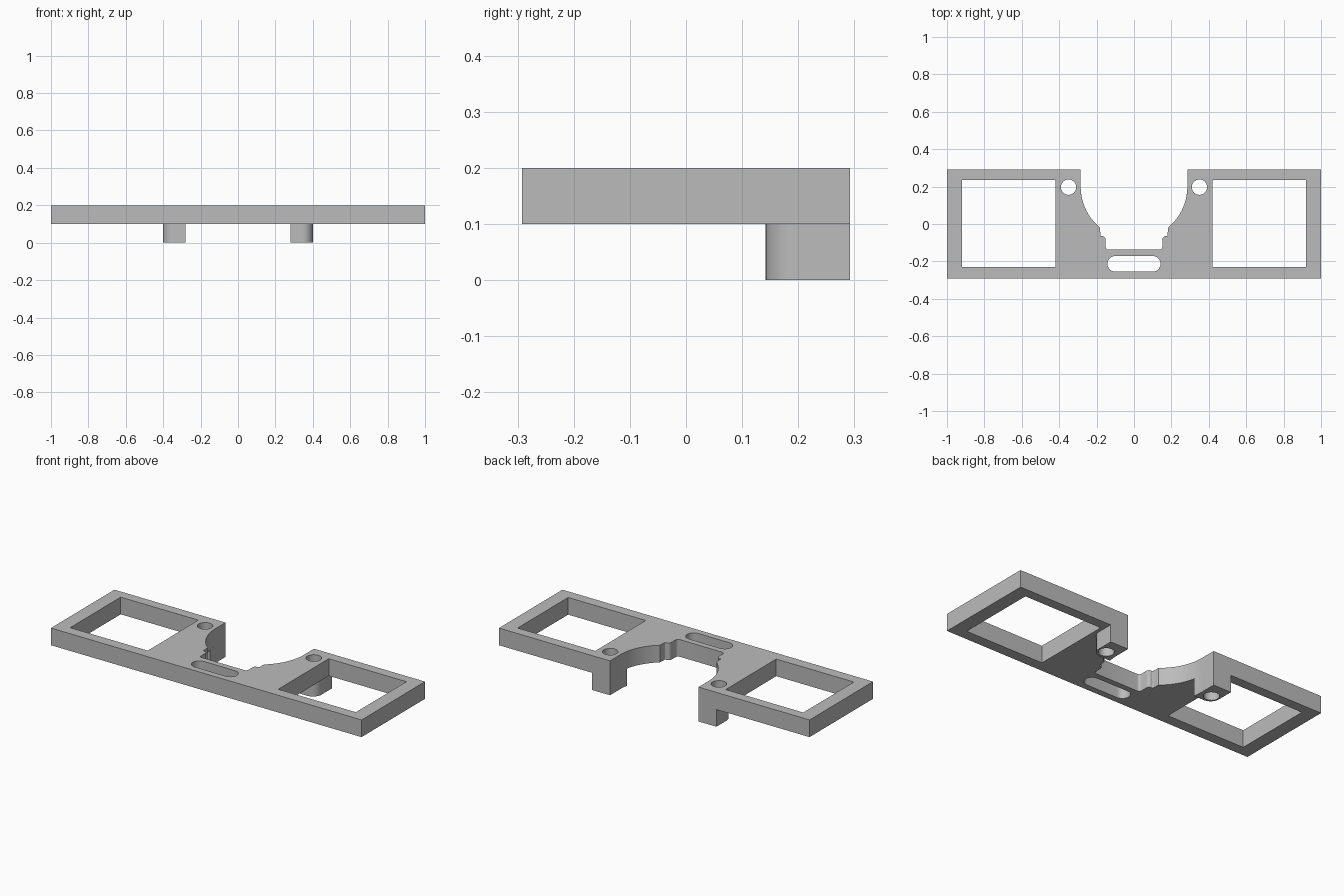
import bpy
import bmesh
from math import cos, sin, pi, radians, asin

cube = bpy.data.objects.get("Cube")
if cube:
    bpy.data.objects.remove(cube, do_unlink=True)

grey = bpy.data.materials.new("plain grey")
GREY = (0.5, 0.5, 0.5, 1)
grey.diffuse_color = GREY
grey.use_nodes = True
grey.node_tree.nodes["Principled BSDF"].inputs["Base Color"].default_value = GREY


def arc(cx, cy, r, a0, a1, n=16):
    return [(cx + r * cos(radians(a0 + (a1 - a0) * i / n)),
             cy + r * sin(radians(a0 + (a1 - a0) * i / n))) for i in range(n + 1)]


def circle(cx, cy, r):
    return arc(cx, cy, r, 0, 360, 40)[:-1]


def rect(x0, x1, y0, y1):
    return [(x0, y0), (x1, y0), (x1, y1), (x0, y1)]


def mirror(points):
    return [(-x, y) for x, y in reversed(points)]


def extruded(name, loops, z0, z1):
    """Fill nested closed loops (inner ones are holes) and extrude them."""
    curve = bpy.data.curves.new(name, "CURVE")
    curve.dimensions = "2D"
    curve.fill_mode = "BOTH"
    curve.extrude = (z1 - z0) / 2
    for loop in loops:
        spline = curve.splines.new("POLY")
        spline.points.add(len(loop) - 1)
        for p, (x, y) in zip(spline.points, loop):
            p.co = (x, y, 0, 1)
        spline.use_cyclic_u = True
    temp = bpy.data.objects.new(name + " outline", curve)
    bpy.context.collection.objects.link(temp)
    bpy.context.view_layer.update()
    evaluated = temp.evaluated_get(bpy.context.evaluated_depsgraph_get())
    mesh = bpy.data.meshes.new_from_object(evaluated)
    bpy.data.objects.remove(temp, do_unlink=True)

    # Weld caps to walls and set height
    bm = bmesh.new()
    bm.from_mesh(mesh)
    bmesh.ops.remove_doubles(bm, verts=bm.verts, dist=0.0002)
    bmesh.ops.translate(bm, verts=bm.verts, vec=(0, 0, (z0 + z1) / 2))
    bmesh.ops.recalc_face_normals(bm, faces=bm.faces)
    bm.to_mesh(mesh)
    bm.free()
    mesh.name = name
    mesh.materials.clear()
    mesh.materials.append(grey)
    obj = bpy.data.objects.new(name, mesh)
    bpy.context.collection.objects.link(obj)
    bpy.ops.object.select_all(action="DESELECT")
    obj.select_set(True)
    bpy.context.view_layer.objects.active = obj
    bpy.ops.object.shade_smooth_by_angle(angle=radians(30))
    return obj


# Plate outline: right-hand half from the front edge round to the notch floor
DEPTH, NOTCH_R, NOTCH_Y = 0.292, 0.285, 0.2
end = -asin(0.22 / NOTCH_R) * 180 / pi
half = [(1, -DEPTH), (1, DEPTH), (NOTCH_R, DEPTH)]
half += arc(0, NOTCH_Y, NOTCH_R, 0, end, 24)
half += [(0.18, -0.055)]
half += arc(0.175, -0.06, 0.005, 0, -90, 4)
half += arc(0.17, -0.083, 0.018, 90, 180, 6)
half += arc(0.137, -0.122, 0.015, 0, -90, 6)
outline = half + mirror(half)

# Windows, screw holes and rounded slot
window = rect(0.42, 0.92, -0.23, 0.235)
hole = circle(0.35, 0.197, 0.041)
slot = arc(0.1, -0.213, 0.042, -90, 90) + arc(-0.1, -0.213, 0.042, 90, 270)
extruded("plate", [outline, window, mirror(window), hole, mirror(hole), slot], 0.1, 0.2)

# Posts under the screw holes, outer front corner rounded
post = [(0.28, 0.142)] + arc(0.345, 0.197, 0.055, -90, 0, 12)
post += [(0.4, DEPTH), (NOTCH_R, DEPTH)] + arc(0, NOTCH_Y, NOTCH_R, 0, -10, 5)
extruded("left_post", [post, hole], 0, 0.1)
extruded("right_post", [mirror(post), mirror(hole)], 0, 0.1)
